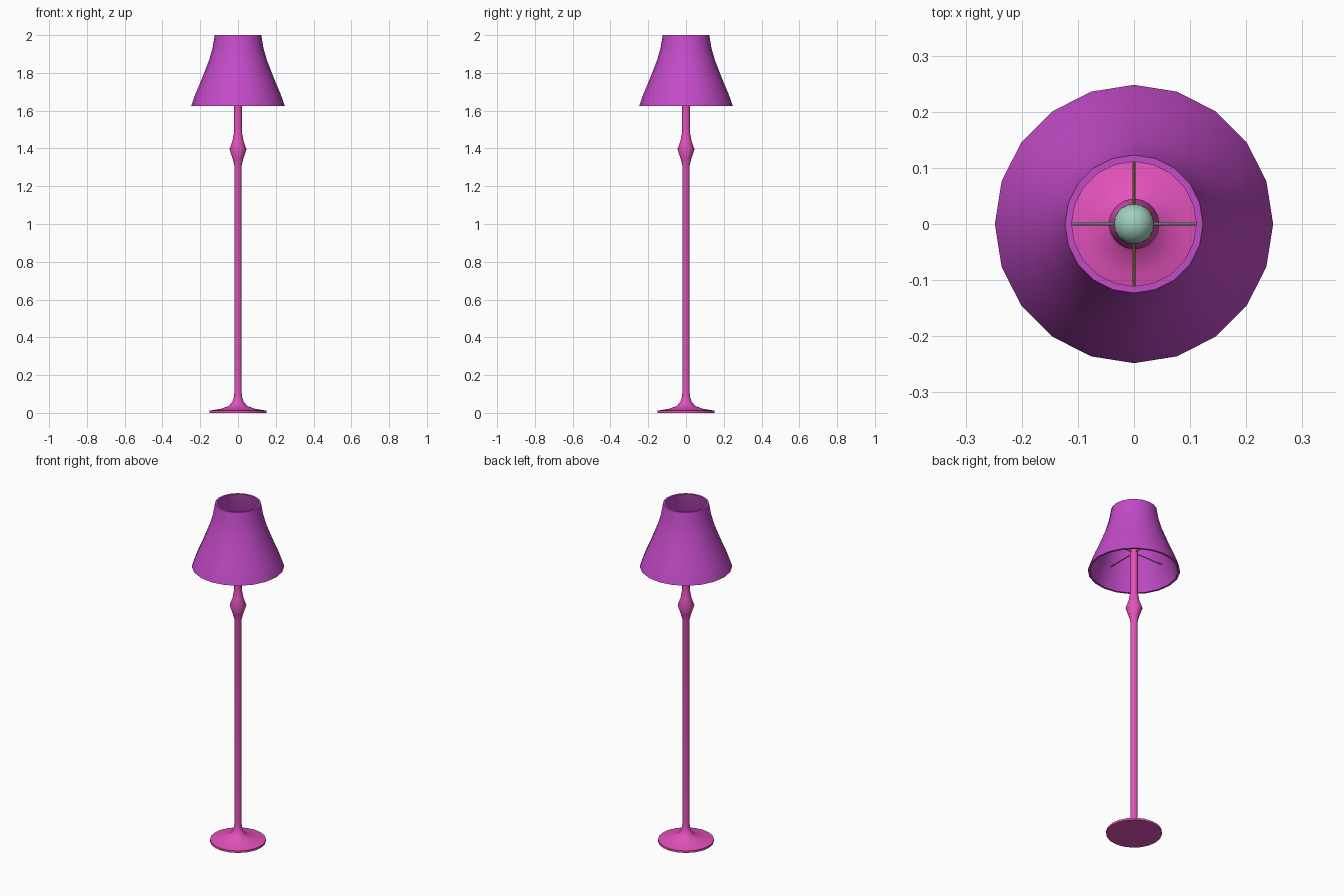
import bpy, bmesh, math
from mathutils import Matrix

old = bpy.data.objects.get("Cube")
if old:
    bpy.data.objects.remove(old, do_unlink=True)


def material(name, rgb):
    m = bpy.data.materials.new(name)
    m.use_nodes = True
    m.diffuse_color = (*rgb, 1)
    m.node_tree.nodes["Principled BSDF"].inputs["Base Color"].default_value = (*rgb, 1)
    return m


purple = material("purple", (0.55, 0.07, 0.58))
pink = material("pink", (0.77, 0.085, 0.50))
teal = material("pale teal", (0.35, 0.62, 0.52))
olive = material("olive", (0.33, 0.28, 0.05))


def finish(name, bm, mat, smooth=True):
    bmesh.ops.recalc_face_normals(bm, faces=bm.faces[:])
    mesh = bpy.data.meshes.new(name)
    bm.to_mesh(mesh)
    bm.free()
    mesh.materials.append(mat)
    obj = bpy.data.objects.new(name, mesh)
    bpy.context.collection.objects.link(obj)
    if smooth:
        bpy.ops.object.select_all(action="DESELECT")
        obj.select_set(True)
        bpy.context.view_layer.objects.active = obj
        bpy.ops.object.shade_smooth_by_angle(angle=math.radians(40))
    return obj


def lathe(name, profile, mat, sides=20, closed=False):
    """Turn a (radius, height) profile around the z axis."""
    bm = bmesh.new()
    verts = [bm.verts.new((r, 0, z)) for r, z in profile]
    edges = [bm.edges.new(pair) for pair in zip(verts, verts[1:])]
    if closed:
        edges.append(bm.edges.new((verts[-1], verts[0])))
    bmesh.ops.spin(bm, geom=verts + edges, cent=(0, 0, 0), axis=(0, 0, 1),
                   angle=math.tau, steps=sides, use_merge=True)
    bmesh.ops.remove_doubles(bm, verts=bm.verts[:], dist=0.0001)
    return finish(name, bm, mat)


# Flared foot, pole and turned knob in one piece
lathe("stand", [(0, 0), (0.15, 0), (0.15, 0.012), (0.09, 0.022), (0.05, 0.036),
                (0.03, 0.058), (0.021, 0.085), (0.019, 0.115), (0.019, 1.31),
                (0.028, 1.345), (0.045, 1.395), (0.029, 1.44), (0.022, 1.48),
                (0.021, 1.52), (0.021, 1.81), (0, 1.81)], pink)

# Shade wall with an inner and outer skin
outer = [(0.248, 1.625), (0.225, 1.69), (0.197, 1.755), (0.152, 1.87),
         (0.134, 1.935), (0.123, 2.0)]
inner = [(r - 0.012, z) for r, z in reversed(outer)]
lathe("shade", outer + inner, purple, closed=True)

# Round bulb on top of the pole
bm = bmesh.new()
bmesh.ops.create_uvsphere(bm, u_segments=20, v_segments=12, radius=0.036,
                          matrix=Matrix.Translation((0, 0, 1.835)))
finish("bulb", bm, teal)

# Crossed rods that carry the shade
for name, axis, mat in (("side_rod", "Y", teal), ("front_back_rod", "X", olive)):
    bm = bmesh.new()
    bmesh.ops.create_cone(bm, cap_ends=True, segments=8, radius1=0.003,
                          radius2=0.003, depth=0.4,
                          matrix=Matrix.Translation((0, 0, 1.737))
                          @ Matrix.Rotation(math.pi / 2, 4, axis))
    finish(name, bm, mat)
